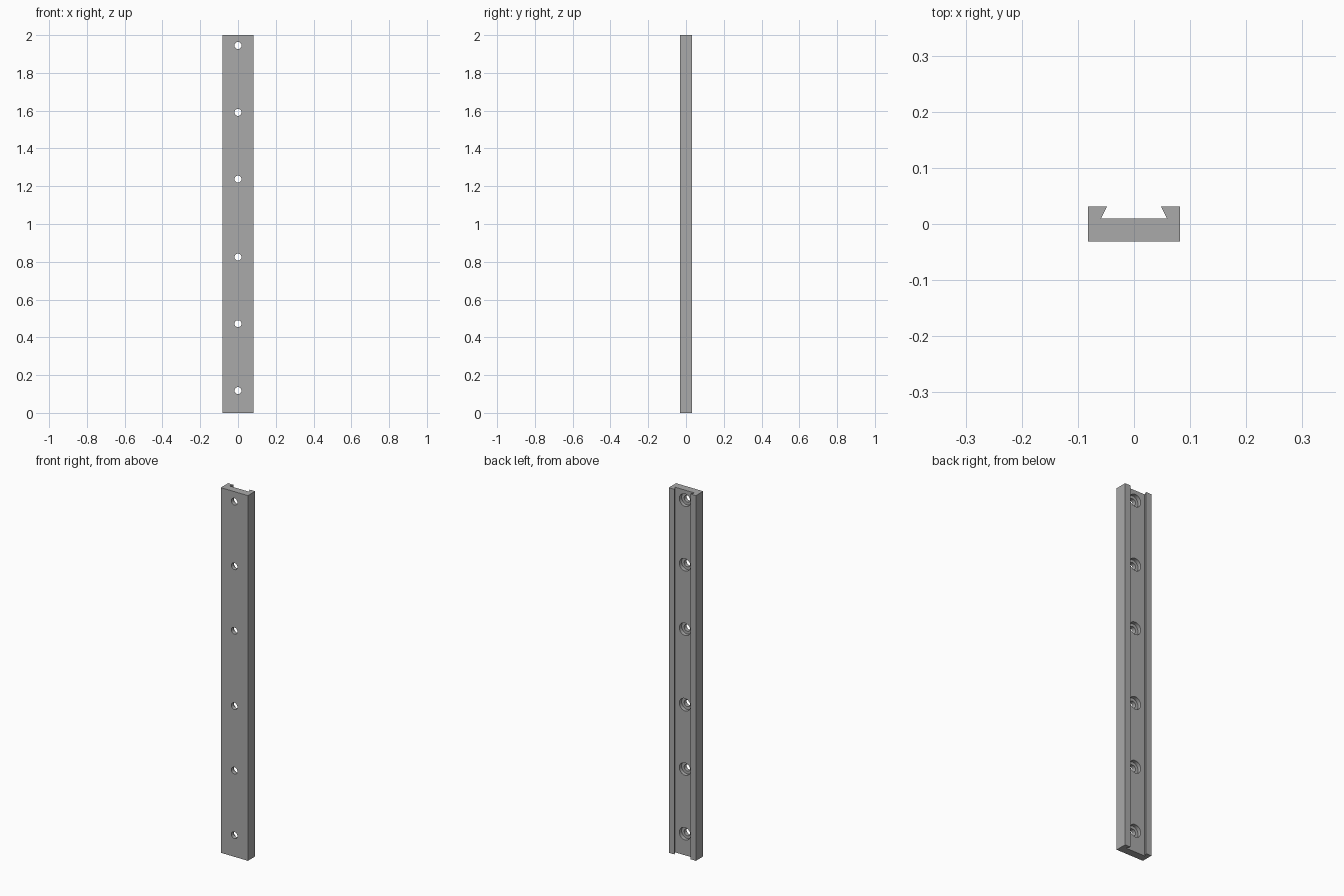
import bpy, bmesh, math
from mathutils import Matrix, Vector

if "Cube" in bpy.data.objects:
    bpy.data.objects.remove(bpy.data.objects["Cube"], do_unlink=True)

HEIGHT = 2.0
BACK, FLOOR, FRONT = 0.0315, 0.0095, -0.0315
HOLE_R, BORE_R, BORE_DEPTH = 0.0185, 0.034, 0.02
HOLE_HEIGHTS = (0.118, 0.472, 0.825, 1.238, 1.591, 1.945)

grey = bpy.data.materials.new("plain_grey")
grey.use_nodes = True
grey.diffuse_color = (0.4, 0.4, 0.4, 1)
grey.node_tree.nodes["Principled BSDF"].inputs["Base Color"].default_value = (0.4, 0.4, 0.4, 1)


def make_object(name, bm):
    bmesh.ops.recalc_face_normals(bm, faces=bm.faces)
    mesh = bpy.data.meshes.new(name)
    bm.to_mesh(mesh)
    bm.free()
    mesh.materials.append(grey)
    obj = bpy.data.objects.new(name, mesh)
    bpy.context.scene.collection.objects.link(obj)
    return obj


# Rail: dovetail channel section, mirrored left to right and extruded upwards
half = [(0.082, FRONT), (0.082, BACK), (0.048, BACK), (0.059, FLOOR)]
section = half + [(-x, y) for x, y in reversed(half)]
bm = bmesh.new()
face = bm.faces.new([bm.verts.new((x, y, 0)) for x, y in section])
top = bmesh.ops.extrude_face_region(bm, geom=[face])["geom"]
bmesh.ops.translate(bm, vec=(0, 0, HEIGHT), verts=[v for v in top if isinstance(v, bmesh.types.BMVert)])
rail = make_object("dovetail_rail", bm)


# Screw holes: a through hole with a wider counterbore opening into the channel
def hole_cutter(name, radius, y0, y1):
    bm = bmesh.new()
    for z in HOLE_HEIGHTS:
        place = Matrix.Translation(Vector((0, (y0 + y1) / 2, z))) @ Matrix.Rotation(math.pi / 2, 4, "X")
        bmesh.ops.create_cone(bm, cap_ends=True, segments=40, radius1=radius,
                              radius2=radius, depth=y1 - y0, matrix=place)
    cutter = make_object(name, bm)
    cutter.hide_render = True
    return cutter


cutters = [hole_cutter("counterbore_cutter", BORE_R, FLOOR - BORE_DEPTH, BACK + 0.02),
           hole_cutter("through_hole_cutter", HOLE_R, FRONT - 0.02, BACK + 0.03)]
bpy.context.view_layer.objects.active = rail
for cutter in cutters:
    mod = rail.modifiers.new(cutter.name, "BOOLEAN")
    mod.operation = "DIFFERENCE"
    mod.solver = "EXACT"
    mod.object = cutter
    bpy.ops.object.modifier_apply(modifier=mod.name)
for cutter in cutters:
    bpy.data.objects.remove(cutter, do_unlink=True)

# Round hole walls, crisp edges
bpy.ops.object.select_all(action="DESELECT")
rail.select_set(True)
bpy.ops.object.shade_smooth_by_angle(angle=math.radians(30))
